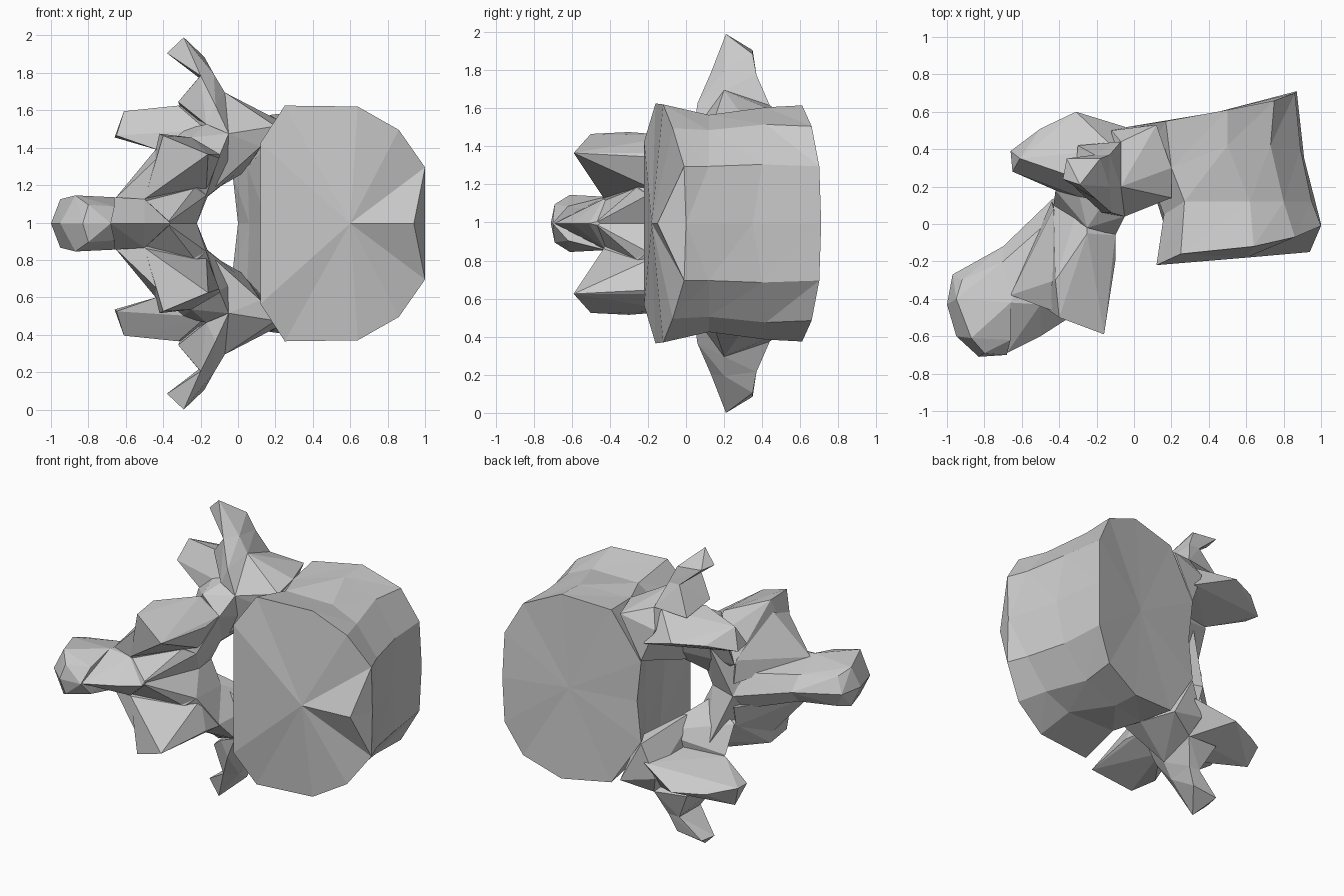
import bpy
import bmesh

if "Cube" in bpy.data.objects:
    bpy.data.objects.remove(bpy.data.objects["Cube"], do_unlink=True)

MID = 0.995  # height of the symmetry plane

bone = bpy.data.materials.new("bone_grey")
bone.use_nodes = True
colour = (0.6, 0.6, 0.6, 1)
bone.diffuse_color = colour
bone.node_tree.nodes["Principled BSDF"].inputs["Base Color"].default_value = colour


def finish(name, bm):
    """Turn an upper half into a mirrored, flat shaded object."""
    inner = [f for f in bm.faces if all(abs(v.co.z) < 1e-4 for v in f.verts)]
    bmesh.ops.recalc_face_normals(bm, faces=bm.faces)
    bmesh.ops.delete(bm, geom=inner, context="FACES")
    mesh = bpy.data.meshes.new(name)
    bm.to_mesh(mesh)
    bm.free()
    mesh.materials.append(bone)
    obj = bpy.data.objects.new(name, mesh)
    bpy.context.collection.objects.link(obj)
    obj.location.z = MID
    mirror = obj.modifiers.new("Mirror", "MIRROR")
    mirror.use_axis = (False, False, True)
    mirror.use_clip = True


def hull(name, points):
    """Faceted solid around a few corner points (heights from the mid plane)."""
    bm = bmesh.new()
    for p in points:
        bm.verts.new(p)
    bmesh.ops.convex_hull(bm, input=bm.verts)
    loose = [v for v in bm.verts if not v.link_faces]
    bmesh.ops.delete(bm, geom=loose, context="VERTS")
    finish(name, bm)


def loft(name, rings, caps):
    """Skin half rings together and close both ends with fans."""
    bm = bmesh.new()
    rows = [[bm.verts.new(p) for p in ring] for ring in rings]
    for a, b in zip(rows, rows[1:]):
        for i in range(len(a) - 1):
            bm.faces.new((a[i], a[i + 1], b[i + 1]))
            bm.faces.new((a[i], b[i + 1], b[i]))
    for row, centre in zip((rows[0], rows[-1]), caps):
        hub = bm.verts.new(centre)
        for a, b in zip(row, row[1:]):
            bm.faces.new((a, b, hub))
    finish(name, bm)


# Waisted drum with a broad disc at each end
front_rim = [(.12, -.22, 0), (.12, -.22, .43), (.25, -.16, .63), (.64, -.12, .625),
             (.86, -.07, .5), (1, -.01, .3), (.94, -.15, 0)]
front_waist = [(.16, 0, 0), (.16, .05, .42), (.27, .12, .57), (.62, .12, .57),
               (.8, .12, .49), (.95, .12, .3), (1, 0, 0)]
rear_waist = [(.06, .35, 0), (.05, .35, .3), (.2, .3, .56), (.5, .42, .61),
              (.73, .42, .52), (.89, .4, .31), (.91, .35, 0)]
rear_rim = [(0, .52, 0), (-.03, .52, .27), (.17, .55, .58), (.5, .61, .62),
            (.75, .66, .51), (.86, .7, .3), (.87, .71, 0)]
loft("vertebral_body", [front_rim, front_waist, rear_waist, rear_rim],
     [(.6, -.18, 0), (.45, .6, 0)])

# Bridge from the drum to the arch
hull("pedicle", [
    (.2, .14, .52), (.12, .12, .41), (.2, .3, .56), (.03, .45, .27),
    (-.03, .52, .28), (.12, .53, .56), (-.05, .04, .48), (-.07, .2, .7),
    (-.07, .44, .62), (-.12, .5, .5), (-.17, .1, .36), (-.16, .08, .16)])

# Side wing: wide root and slim bent tip
hull("transverse_root", [
    (-.07, .2, .7), (-.05, .04, .48), (-.32, .2, .65), (-.17, .06, .53),
    (-.12, .06, .63), (-.2, .13, .79), (-.21, .37, .78), (-.13, .2, .8),
    (-.13, .37, .78), (-.07, .44, .62), (-.3, .42, .6)])
hull("transverse_tip", [
    (-.2, .13, .79), (-.21, .37, .78), (-.13, .2, .8), (-.13, .37, .78),
    (-.18, .35, .89), (-.29, .21, MID), (-.38, .24, .91), (-.36, .35, .91)])

# Rear hooked process
hull("rear_articular_process", [
    (-.66, .39, .46), (-.65, .28, .47), (-.61, .35, .6), (-.5, .51, .5),
    (-.31, .6, .5), (-.48, .4, .57), (-.42, .18, .39), (-.32, .25, .63),
    (-.17, .1, .5), (-.17, .1, .36), (-.05, .52, .4), (-.1, .4, .6)])

# Thick joint between wing, arch and both hooked processes
hull("arch_joint", [
    (-.17, .1, .53), (-.05, .04, .48), (-.1, -.06, .36), (-.25, -.02, .46),
    (-.3, .18, .5), (-.42, .18, .38), (-.43, .1, .2), (-.16, .05, .15),
    (-.16, .12, .16), (.02, .3, .29), (-.24, .06, .08)])

# Arch plate closing the canal
hull("lamina", [
    (-.22, -.1, 0), (-.24, .06, 0), (-.44, .13, 0), (-.16, .05, .15),
    (-.17, -.2, .15), (-.38, -.48, 0), (-.17, .1, .36), (-.3, .2, .35),
    (-.1, -.06, .36), (-.5, -.42, .13), (-.5, -.2, .12)])

# Web rising from the spine to the front process
hull("arch_web", [
    (-.66, -.38, .13), (-.5, -.43, .12), (-.17, -.2, .15), (-.44, .12, .08),
    (-.43, .08, .22), (-.42, -.47, .36), (-.42, -.3, .42), (-.25, -.2, .33)])

# Front facing process
hull("front_articular_process", [
    (-.43, .1, .2), (-.27, .18, .33), (-.1, -.06, .37), (-.1, -.2, .35),
    (-.16, -.59, .37), (-.4, -.5, .47), (-.42, -.3, .48), (-.25, -.05, .46),
    (-.17, -.15, .17), (-.44, -.45, .34), (-.5, -.43, .13)])

# Spine: narrow neck and thick blunt end
hull("spinous_neck", [
    (-.7, -.12, 0), (-.68, -.69, 0), (-.66, -.42, .14), (-.44, .13, 0),
    (-.45, .02, .12), (-.5, -.6, 0), (-.36, -.51, 0), (-.5, -.43, .13),
    (-.7, -.2, .09)])
hull("spinous_end", [
    (-1, -.43, 0), (-.97, -.27, 0), (-.95, -.4, .13), (-.95, -.6, 0),
    (-.87, -.61, .15), (-.83, -.71, 0), (-.8, -.69, .1), (-.68, -.7, 0),
    (-.7, -.12, 0), (-.7, -.2, .09), (-.66, -.42, .14), (-.66, -.62, .09),
    (-.92, -.3, .1)])
